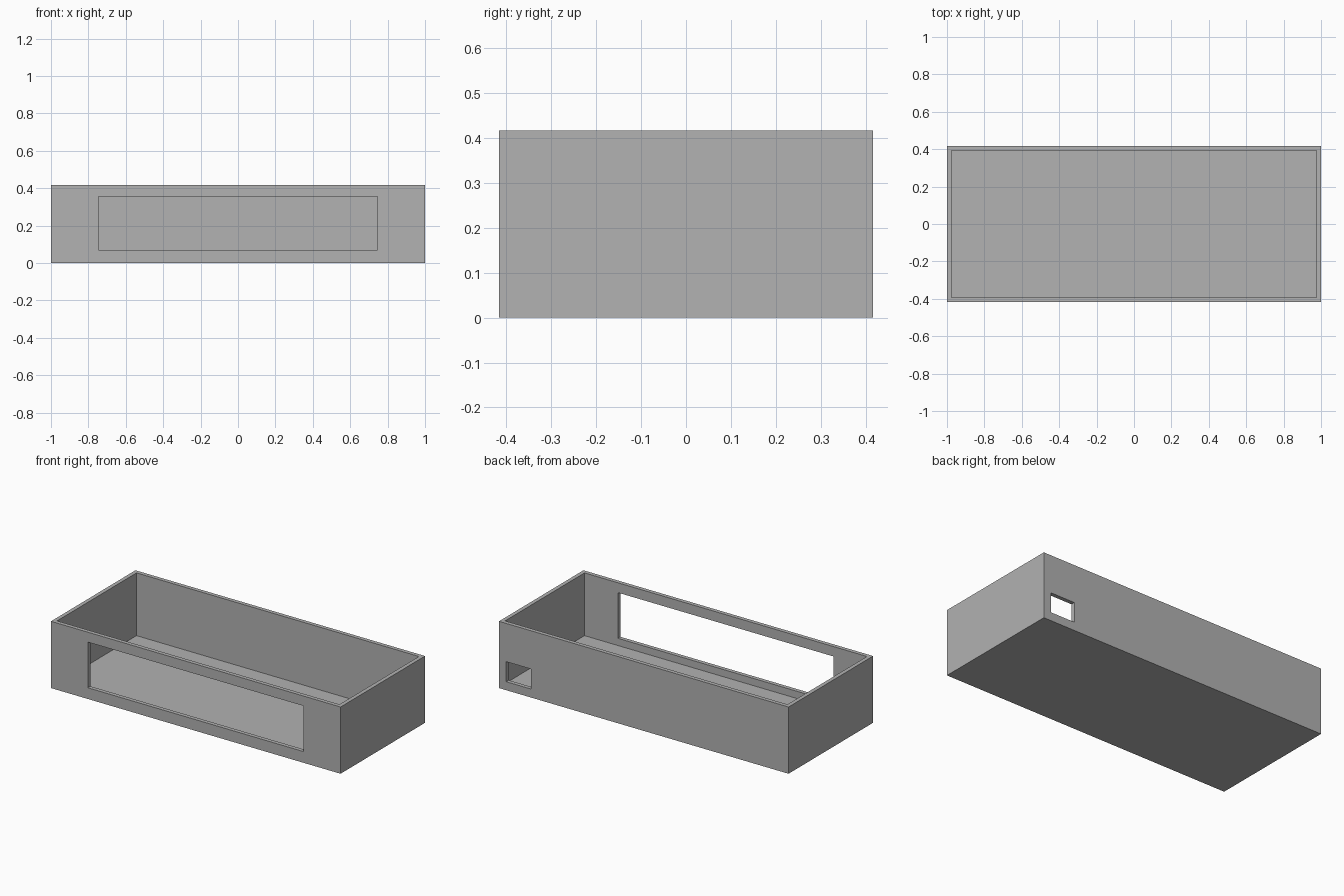
import bpy

default = bpy.data.objects.get("Cube")
if default:
    bpy.data.objects.remove(default, do_unlink=True)

L, W, H, T = 1.0, 0.4167, 0.4167, 0.025  # half length, half width, height, wall

grey = bpy.data.materials.new("mid_grey")
grey.use_nodes = True
grey.diffuse_color = (0.445, 0.445, 0.445, 1)
grey.node_tree.nodes["Principled BSDF"].inputs["Base Color"].default_value = grey.diffuse_color


def box(name, x, y, z):
    """Axis-aligned box from (low, high) pairs."""
    bpy.ops.mesh.primitive_cube_add(size=1)
    ob = bpy.context.object
    ob.name = name
    ob.location = [(a + b) / 2 for a, b in (x, y, z)]
    ob.scale = [b - a for a, b in (x, y, z)]
    bpy.ops.object.transform_apply(location=True, rotation=False, scale=True)
    ob.data.materials.append(grey)
    return ob


def cut(target, cutter):
    """Subtract the cutter, then discard it."""
    cutter.hide_render = True
    mod = target.modifiers.new("cut", "BOOLEAN")
    mod.operation = "DIFFERENCE"
    mod.solver = "EXACT"
    mod.object = cutter
    bpy.ops.object.select_all(action="DESELECT")
    target.select_set(True)
    bpy.context.view_layer.objects.active = target
    bpy.ops.object.modifier_apply(modifier=mod.name)
    bpy.data.objects.remove(cutter, do_unlink=True)


# Open-topped tray
tray = box("enclosure_tray", (-L, L), (-W, W), (0, H))
cut(tray, box("cavity", (-L + T, L - T), (-W + T, W - T), (T, H + 0.1)))

# Wide display window in the front wall
cut(tray, box("front_window", (-0.745, 0.745), (-W - 0.1, -W + 2 * T), (0.07, 0.355)))

# Small cable port in the back wall, near the left end
cut(tray, box("back_port", (0.78, 0.95), (W - 2 * T, W + 0.1), (0.053, 0.178)))
